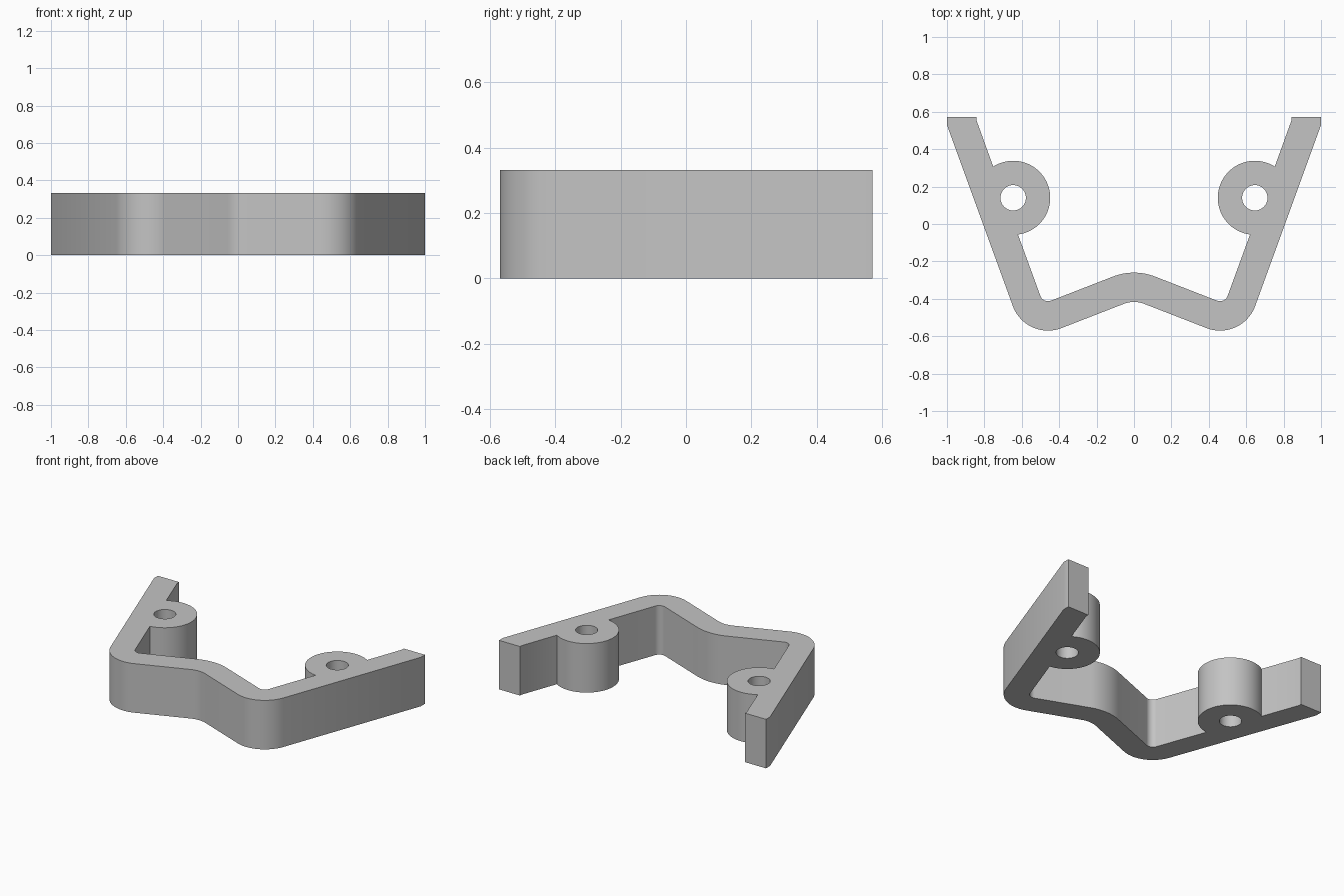
import bpy, bmesh
from math import radians, degrees, sin, cos, tan, asin, pi
from mathutils import Vector

if "Cube" in bpy.data.objects:
    bpy.data.objects.remove(bpy.data.objects["Cube"], do_unlink=True)

HEIGHT = 0.332
BACK_Y = 0.572
OUTER, INNER = 0.2, 0.043             # corner radii, their difference is the wall
MID, CORNER, BOSS = Vector((0, -0.57)), Vector((0.46, -0.37)), Vector((0.646, 0.14))
MID_OUTER, MID_INNER = 0.31, 0.153    # radii of the middle bend
BOSS_R, HOLE_R = 0.198, 0.068
SLOPE, LEAN = 20.75, 20               # middle wall slope, arm lean


def arc(centre, radius, start, end, steps):
    """Points along an arc, angles in degrees."""
    angles = [radians(start + (end - start) * i / steps) for i in range(steps + 1)]
    return [centre + radius * Vector((cos(a), sin(a))) for a in angles]


def arm_point(radius, x):
    """Point at x on the arm wall tangent to the corner arc of this radius."""
    t = radians(-LEAN)
    p = CORNER + radius * Vector((cos(t), sin(t)))
    return Vector((x, p.y + (x - p.x) / tan(radians(LEAN))))


def add_loop(bm, points):
    verts = [bm.verts.new((p.x, p.y, 0)) for p in points]
    return [bm.edges.new((v, verts[i - 1])) for i, v in enumerate(verts)]


# Left half of the outline: inner wall, boss, arm end, outer wall
bite = degrees(asin(INNER / BOSS_R))
half = arc(MID, MID_OUTER, 90, 90 - SLOPE, 10)
half += arc(CORNER, INNER, 270 - SLOPE, 360 - LEAN, 10)
half += arc(BOSS, BOSS_R, 270 - LEAN + bite, 90 - LEAN - bite, 48)
half += [arm_point(INNER, 0.842), Vector((0.842, BACK_Y)),
         Vector((1, BACK_Y)), arm_point(OUTER, 1)]
half += arc(CORNER, OUTER, 360 - LEAN, 270 - SLOPE, 20)
half += arc(MID, MID_INNER, 90 - SLOPE, 90, 10)

# Mirror the half, leaving out the shared points on the middle line
outline = half + [Vector((-p.x, p.y)) for p in reversed(half[1:-1])]

# Fill the profile around the two screw holes and extrude it
bm = bmesh.new()
edges = add_loop(bm, outline)
for side in (1, -1):
    centre = Vector((side * BOSS.x, BOSS.y))
    edges += add_loop(bm, arc(centre, HOLE_R, 0, 360, 40)[:-1])
bmesh.ops.triangle_fill(bm, edges=edges, use_beauty=True, normal=(0, 0, 1))
top = bmesh.ops.extrude_face_region(bm, geom=bm.faces[:])["geom"]
bmesh.ops.translate(bm, vec=(0, 0, HEIGHT),
                    verts=[g for g in top if isinstance(g, bmesh.types.BMVert)])
bmesh.ops.recalc_face_normals(bm, faces=bm.faces[:])

mesh = bpy.data.meshes.new("bracket")
bm.to_mesh(mesh)
bm.free()
bracket = bpy.data.objects.new("bracket", mesh)
bpy.context.collection.objects.link(bracket)

# Plain grey
grey = bpy.data.materials.new("grey")
grey.use_nodes = True
colour = (0.55, 0.55, 0.55, 1)
grey.diffuse_color = colour
grey.node_tree.nodes["Principled BSDF"].inputs["Base Color"].default_value = colour
mesh.materials.append(grey)

bpy.ops.object.select_all(action="DESELECT")
bracket.select_set(True)
bpy.context.view_layer.objects.active = bracket
bpy.ops.object.shade_smooth_by_angle(angle=radians(30))
